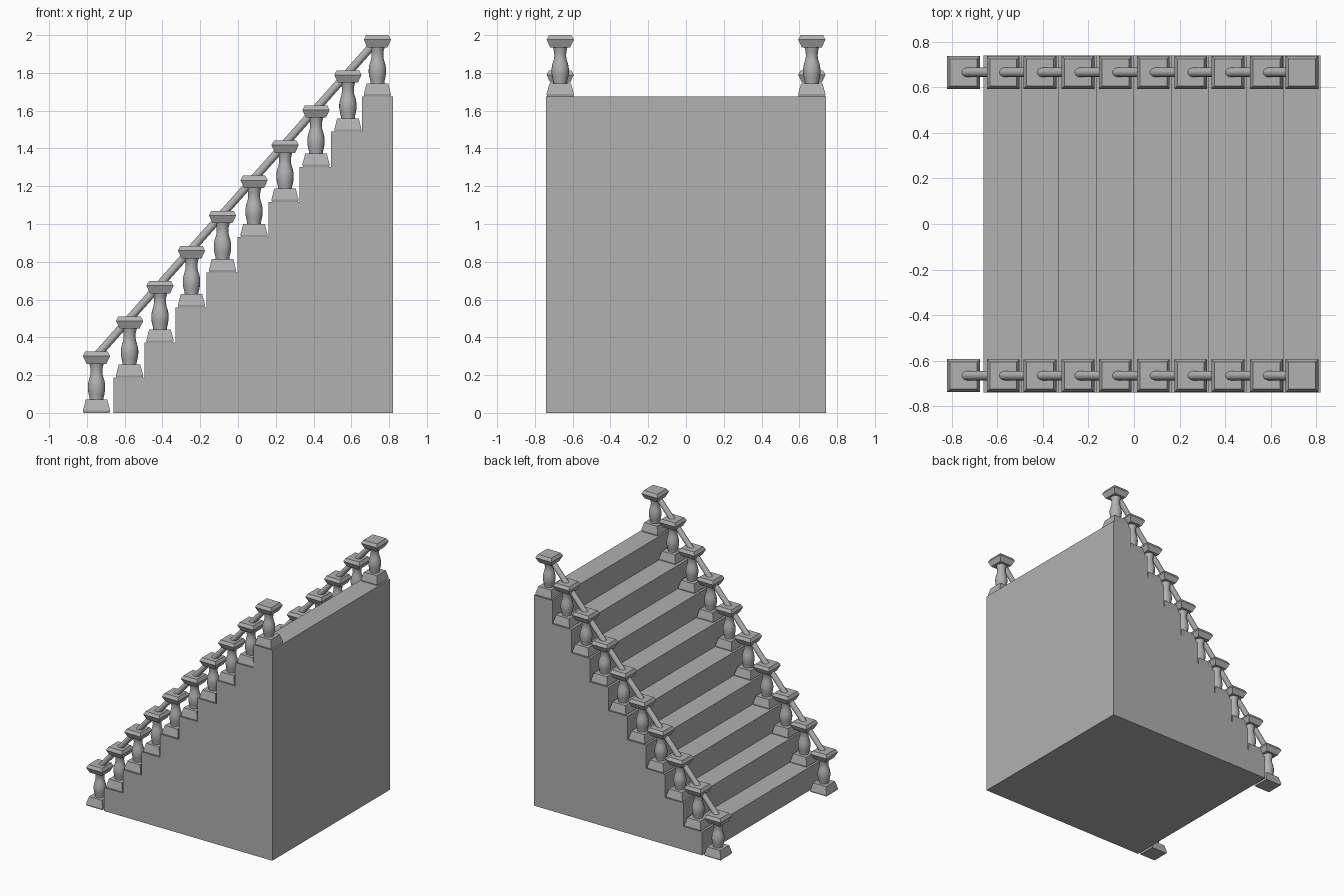
import bpy, bmesh, math
from mathutils import Vector

if "Cube" in bpy.data.objects:
    bpy.data.objects.remove(bpy.data.objects["Cube"])

STEPS = 9
RISE = 1.675 / STEPS
X0, X1, HALF_W = -0.66, 0.82, 0.74
RUN = (X1 - X0) / STEPS
POST_Y = 0.666

# dark grey stone
stone = bpy.data.materials.new("stone")
stone.diffuse_color = (0.44, 0.44, 0.44, 1)
stone.use_nodes = True
stone.node_tree.nodes["Principled BSDF"].inputs["Base Color"].default_value = stone.diffuse_color


def make_object(name, bm):
    bmesh.ops.recalc_face_normals(bm, faces=bm.faces)
    mesh = bpy.data.meshes.new(name)
    bm.to_mesh(mesh)
    bm.free()
    mesh.materials.append(stone)
    ob = bpy.data.objects.new(name, mesh)
    bpy.context.collection.objects.link(ob)
    return ob


def loft(bm, profile, sides, turn, smooth):
    """Stack rings of (radius, z) and cap both ends."""
    rings = []
    for r, z in profile:
        rings.append([bm.verts.new((r * math.cos(turn + math.tau * i / sides),
                                    r * math.sin(turn + math.tau * i / sides), z))
                      for i in range(sides)])
    for a, b in zip(rings, rings[1:]):
        for i in range(sides):
            j = (i + 1) % sides
            bm.faces.new((a[i], a[j], b[j], b[i])).smooth = smooth
    bm.faces.new(rings[0][::-1])
    bm.faces.new(rings[-1])


# solid staircase, stepped outline extruded across y
outline = [(X0, 0)]
for i in range(STEPS):
    outline += [(X0 + i * RUN, (i + 1) * RISE), (X0 + (i + 1) * RUN, (i + 1) * RISE)]
outline.append((X1, 0))
bm = bmesh.new()
face = bm.faces.new([bm.verts.new((x, -HALF_W, z)) for x, z in outline])
ext = bmesh.ops.extrude_face_region(bm, geom=[face])
bmesh.ops.translate(bm, vec=(0, 2 * HALF_W, 0),
                    verts=[v for v in ext["geom"] if isinstance(v, bmesh.types.BMVert)])
# close the near side if the extrusion removed it
bmesh.ops.holes_fill(bm, edges=[e for e in bm.edges if e.is_boundary], sides=0)
make_object("staircase", bm)

# baluster: square base, turned shaft, square cap
D = math.sqrt(2)
bm = bmesh.new()
base = [(0.069, 0), (0.072, 0.012), (0.057, 0.07)]
cap = [(0.053, 0.26), (0.072, 0.301), (0.059, 0.325)]
for prof in (base, cap):
    loft(bm, [(r * D, z) for r, z in prof], 4, math.pi / 4, False)
shaft = [(0.036, 0.066), (0.037, 0.08), (0.042, 0.10), (0.046, 0.125), (0.046, 0.145),
         (0.042, 0.17), (0.034, 0.195), (0.031, 0.215), (0.033, 0.24), (0.039, 0.262)]
loft(bm, shaft, 20, 0, True)
baluster = make_object("baluster", bm)
mesh = baluster.data
bpy.data.objects.remove(baluster)

post_x = [-0.749, -0.574, -0.413, -0.246, -0.082, 0.085, 0.249, 0.413, 0.582, 0.738]
for side, y in (("near", -POST_Y), ("far", POST_Y)):
    # one baluster on the ground and one on every step
    for i, x in enumerate(post_x):
        ob = bpy.data.objects.new(f"baluster_{side}_{i + 1}", mesh)
        ob.location = (x, y, i * RISE)
        bpy.context.collection.objects.link(ob)

    # sloping round handrail through the caps
    a, b = Vector((post_x[0], y, 0.302)), Vector((post_x[-1], y, 1.975))
    bm = bmesh.new()
    loft(bm, [(0.021, 0), (0.021, (b - a).length)], 20, 0, True)
    rail = make_object(f"handrail_{side}", bm)
    rail.location = a
    rail.rotation_euler = (b - a).to_track_quat('Z', 'Y').to_euler()
